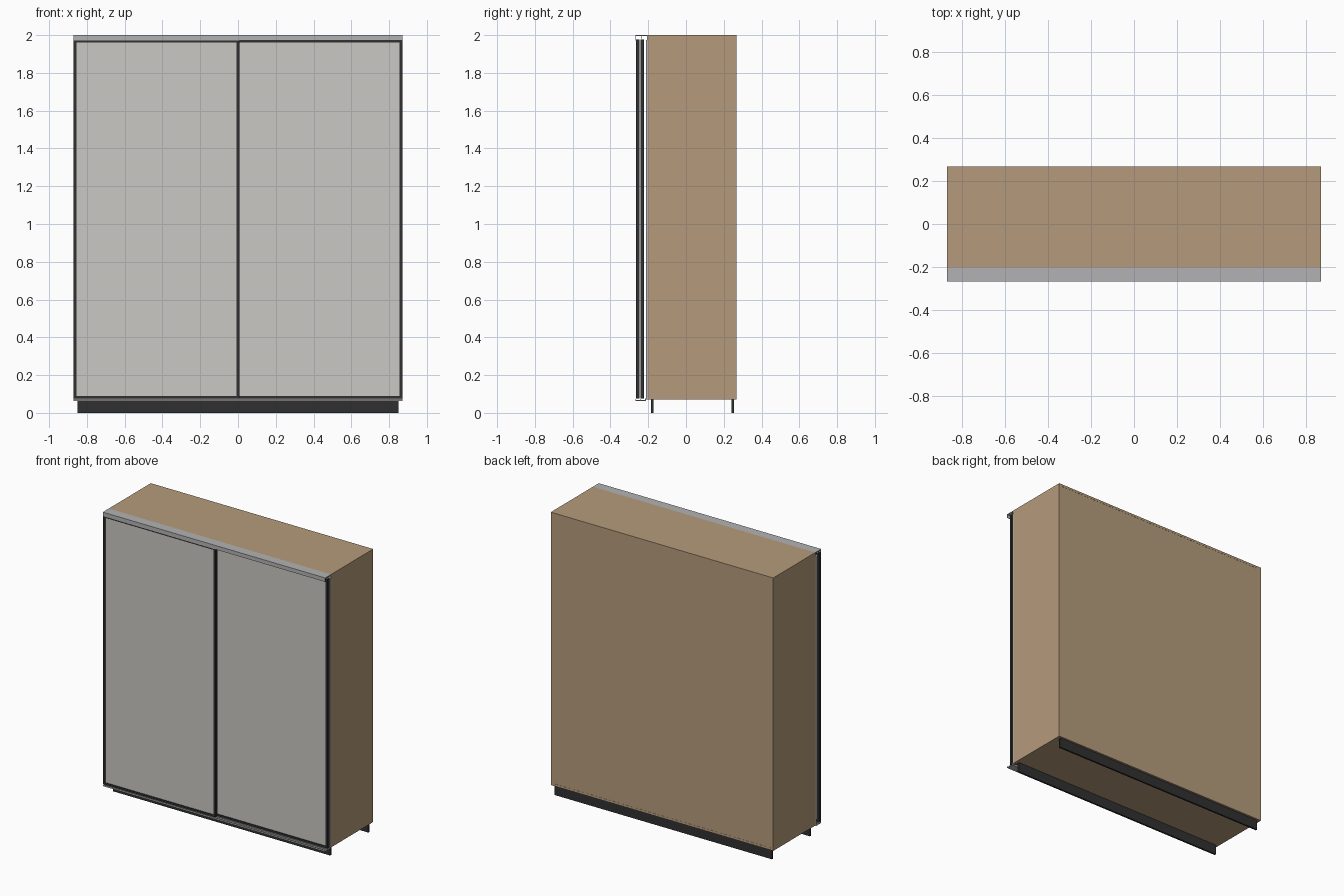
import bpy, bmesh

if "Cube" in bpy.data.objects:
    bpy.data.objects.remove(bpy.data.objects["Cube"])


def material(name, rgb):
    m = bpy.data.materials.new(name)
    m.diffuse_color = (*rgb, 1)
    m.use_nodes = True
    m.node_tree.nodes["Principled BSDF"].inputs["Base Color"].default_value = m.diffuse_color
    return m


WOOD = material("wood", (0.46, 0.33, 0.20))
DARK = material("dark_frame", (0.03, 0.03, 0.03))
PANEL = material("door_panel", (0.60, 0.58, 0.55))
METAL = material("aluminium", (0.45, 0.45, 0.46))


def make(name, bm, mat):
    bmesh.ops.recalc_face_normals(bm, faces=bm.faces)
    me = bpy.data.meshes.new(name)
    bm.to_mesh(me)
    bm.free()
    me.materials.append(mat)
    ob = bpy.data.objects.new(name, me)
    bpy.context.collection.objects.link(ob)
    return ob


def box(name, x, y, z, mat):
    """Box from (min, max) ranges on each axis."""
    bm = bmesh.new()
    bmesh.ops.create_cube(bm, size=1)
    for v in bm.verts:
        v.co = [r[0] if c < 0 else r[1] for c, r in zip(v.co, (x, y, z))]
    return make(name, bm, mat)


def extrude_x(name, profile, x0, x1, mat):
    """Closed (y, z) profile swept along x."""
    bm = bmesh.new()
    face = bm.faces.new([bm.verts.new((x0, y, z)) for y, z in profile])
    ext = bmesh.ops.extrude_face_region(bm, geom=[face])["geom"]
    for v in ext:
        if isinstance(v, bmesh.types.BMVert):
            v.co.x = x1
    return make(name, bm, mat)


W, T = 0.87, 0.016            # half width, board thickness
Y0, Y1 = -0.202, 0.268        # carcass depth
Z0, Z1 = 0.07, 2.0            # carcass height

# Carcass: sides, top, bottom, back
for side, s in (("left", -1), ("right", 1)):
    outer, inner = s * W, s * (W - T)
    xr = (min(outer, inner), max(outer, inner))
    box(side + "_side", xr, (Y0, Y1), (Z0, Z1), WOOD)
    # Grey strip on the front edge of the side board
    box(side + "_edge_strip", xr, (-0.213, Y0), (Z0, 1.973), METAL)
box("top_board", (-W + T, W - T), (Y0, Y1), (Z1 - T, Z1), WOOD)
box("bottom_board", (-W + T, W - T), (Y0, Y1), (Z0, Z0 + T), WOOD)
box("back_panel", (-W + T, W - T), (Y1 - 0.006, Y1 - 0.001), (Z0 + T, Z1 - T), WOOD)

# Plinth boards
box("front_plinth", (-0.85, 0.85), (-0.184, -0.171), (0, Z0), DARK)
box("back_plinth", (-0.85, 0.85), (0.241, 0.254), (0, Z0), DARK)

# Interior divider and shelves
box("divider", (-T / 2, T / 2), (-0.19, Y1 - 0.006), (Z0 + T, Z1 - T), WOOD)
for i, z in enumerate((0.45, 0.83, 1.21, 1.65)):
    box(f"shelf_{i}", (T / 2, W - T), (-0.19, Y1 - 0.006), (z, z + T), WOOD)
box("hat_shelf", (-W + T, -T / 2), (-0.19, Y1 - 0.006), (1.65, 1.65 + T), WOOD)

# Top track: channel with three fins hanging down
extrude_x("top_track", [(-0.268, 2.0), (Y0, 2.0), (Y0, 1.973), (-0.206, 1.973),
                        (-0.206, 1.994), (-0.235, 1.994), (-0.235, 1.98), (-0.238, 1.98),
                        (-0.238, 1.994), (-0.265, 1.994), (-0.265, 1.972), (-0.268, 1.972)],
          -W, W, METAL)
# Bottom track: flat plate with guide ridges
extrude_x("bottom_track", [(-0.268, 0.063), (-0.213, 0.063), (-0.213, 0.076), (-0.216, 0.076),
                           (-0.216, 0.067), (-0.239, 0.067), (-0.239, 0.074), (-0.242, 0.074),
                           (-0.242, 0.067), (-0.265, 0.067), (-0.265, 0.074), (-0.268, 0.074)],
          -W, W, METAL)

# Sliding doors: left in front, right behind
F = 0.016
DZ0, DZ1 = 0.076, 1.978
for name, x0, x1, y0, y1 in (("left_door", -W, 0.009, -0.264, -0.245),
                             ("right_door", -0.009, W, -0.241, -0.222)):
    box(name + "_stile_a", (x0, x0 + F), (y0, y1), (DZ0, DZ1), DARK)
    box(name + "_stile_b", (x1 - F, x1), (y0, y1), (DZ0, DZ1), DARK)
    box(name + "_bottom_rail", (x0 + F, x1 - F), (y0, y1), (DZ0, DZ0 + 0.013), DARK)
    box(name + "_top_rail", (x0 + F, x1 - F), (y0, y1), (DZ1 - 0.016, DZ1), DARK)
    ym = (y0 + y1) / 2
    box(name + "_panel", (x0 + F, x1 - F), (ym - 0.005, ym + 0.005),
        (DZ0 + 0.013, DZ1 - 0.016), PANEL)
